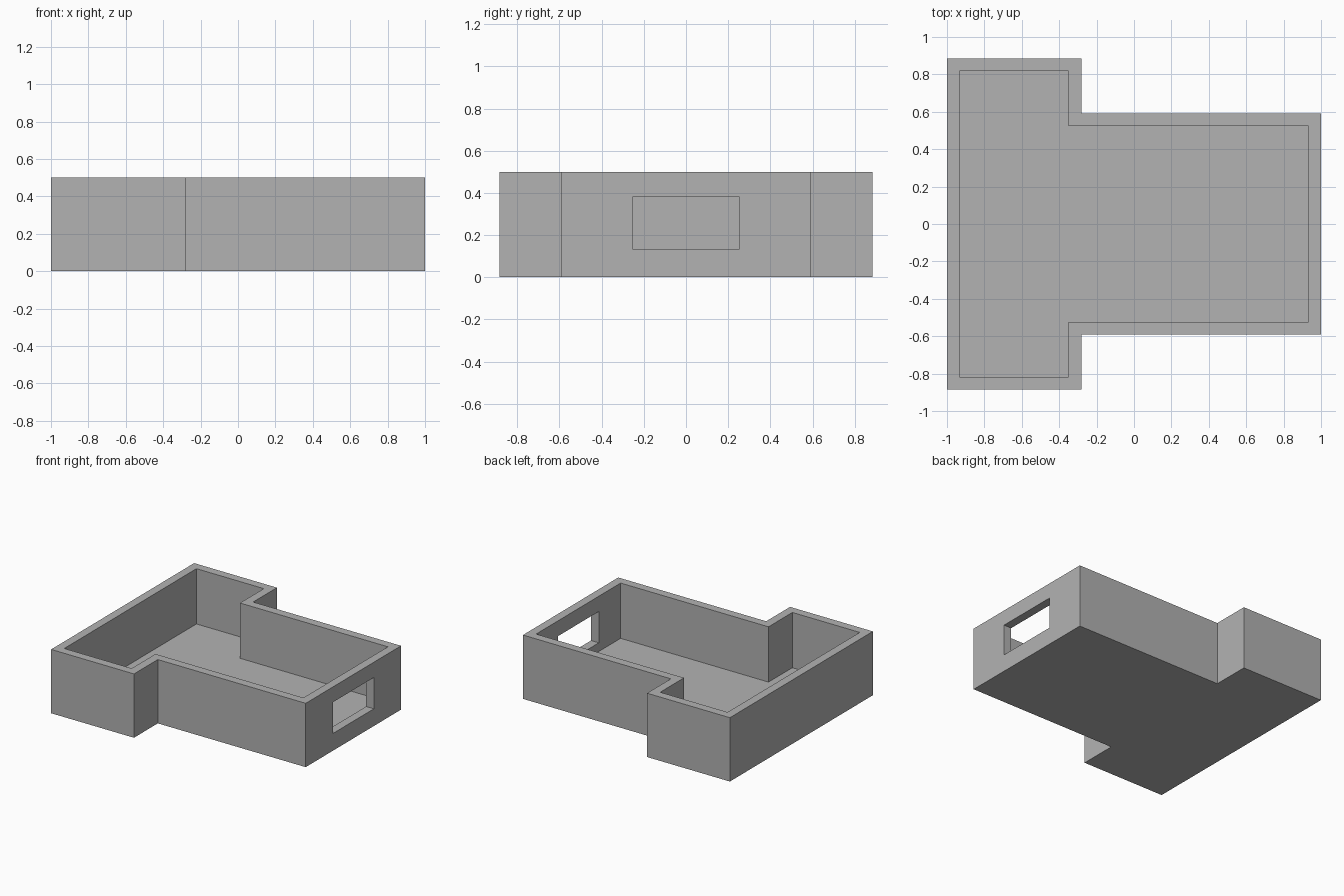
import bpy
import bmesh

cube = bpy.data.objects.get("Cube")
if cube:
    bpy.data.objects.remove(cube, do_unlink=True)

HEIGHT = 0.5
WALL = 0.067

grey = bpy.data.materials.new("plain_grey")
grey.use_nodes = True
colour = (0.448, 0.448, 0.448, 1)
grey.diffuse_color = colour
grey.node_tree.nodes["Principled BSDF"].inputs["Base Color"].default_value = colour


def t_outline(inset):
    """T-shaped plan, moved inward by the given distance."""
    left, step, right = -1 + inset, -0.282 - inset, 1 - inset
    wide, narrow = 0.885 - inset, 0.59 - inset
    half = [(left, wide), (step, wide), (step, narrow), (right, narrow)]
    return half + [(x, -y) for x, y in reversed(half)]


def prism(name, outline, bottom, top):
    """Solid with the given plan between two heights."""
    bm = bmesh.new()
    base = bm.faces.new([bm.verts.new((x, y, bottom)) for x, y in outline])
    sides = bmesh.ops.extrude_face_region(bm, geom=[base])["geom"]
    lifted = [v for v in sides if isinstance(v, bmesh.types.BMVert)]
    bmesh.ops.translate(bm, verts=lifted, vec=(0, 0, top - bottom))
    bmesh.ops.recalc_face_normals(bm, faces=bm.faces)
    mesh = bpy.data.meshes.new(name)
    bm.to_mesh(mesh)
    bm.free()
    mesh.materials.append(grey)
    obj = bpy.data.objects.new(name, mesh)
    bpy.context.collection.objects.link(obj)
    return obj


def cut(target, cutter):
    """Subtract a hidden helper from the target."""
    mod = target.modifiers.new(cutter.name, "BOOLEAN")
    mod.operation = "DIFFERENCE"
    mod.solver = "EXACT"
    mod.object = cutter
    cutter.hide_render = True
    cutter.hide_set(True)


# Open-topped room with floor and walls
room = prism("room_shell", t_outline(0), 0, HEIGHT)
cut(room, prism("room_hollow_cutter", t_outline(WALL), WALL, HEIGHT + 0.1))

# Window opening in the end wall
window = [(0.9, -0.253), (1.1, -0.253), (1.1, 0.253), (0.9, 0.253)]
cut(room, prism("window_cutter", window, 0.135, 0.38))

# Apply the cuts and drop the helpers
bpy.context.view_layer.objects.active = room
room.select_set(True)
for name in [m.name for m in room.modifiers]:
    helper = room.modifiers[name].object
    bpy.ops.object.modifier_apply(modifier=name)
    bpy.data.objects.remove(helper, do_unlink=True)
